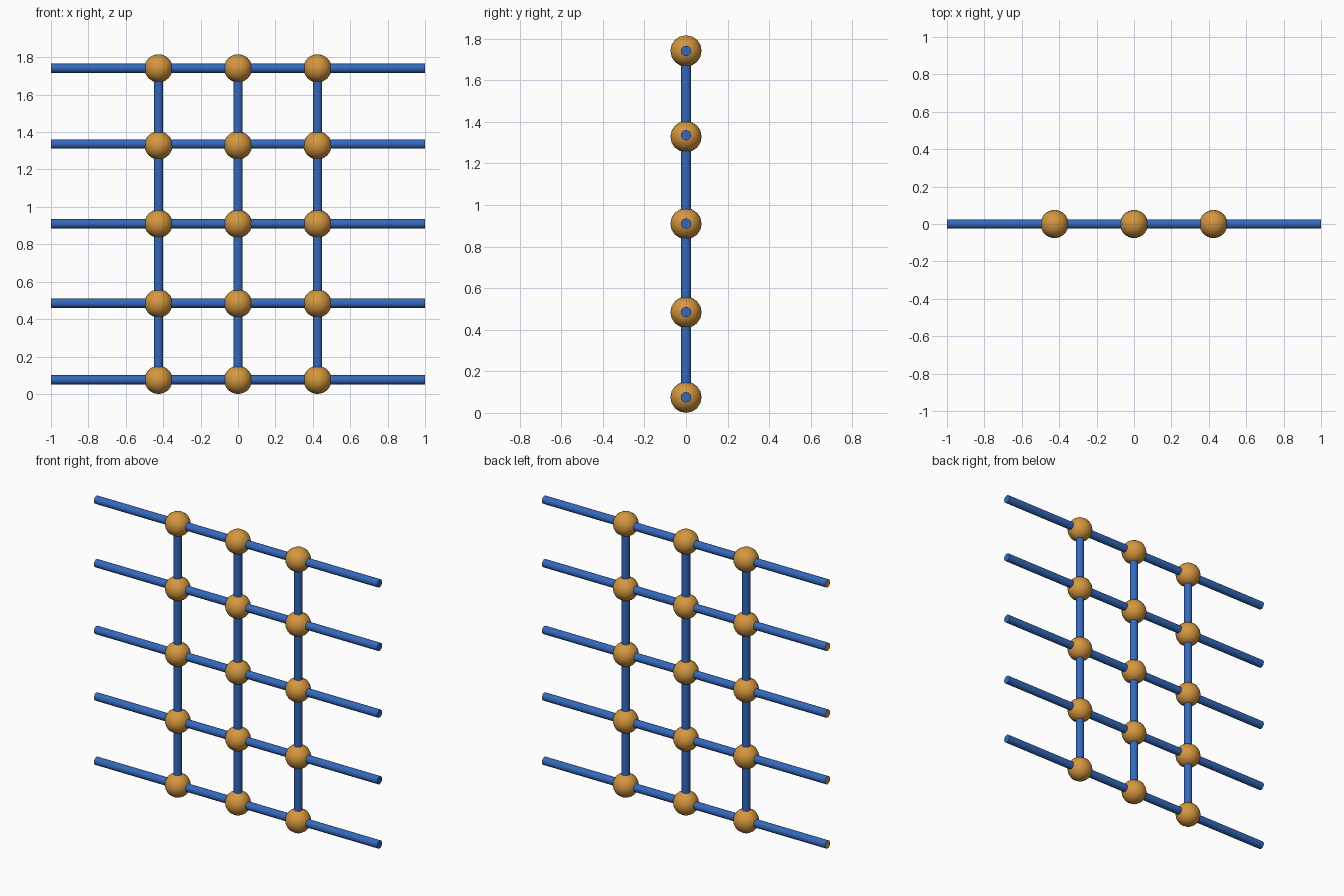
import bpy, math

if "Cube" in bpy.data.objects:
    bpy.data.objects.remove(bpy.data.objects["Cube"])

XS = (-0.425, 0.0, 0.425)
ROD_Z = (0.075, 0.485, 0.91, 1.336, 1.741)
BALL_Z = (0.075, 0.484, 0.91, 1.329, 1.741)


def material(name, color):
    m = bpy.data.materials.new(name)
    m.diffuse_color = (*color, 1)
    m.use_nodes = True
    m.node_tree.nodes["Principled BSDF"].inputs["Base Color"].default_value = m.diffuse_color
    return m


blue = material("blue", (0.035, 0.14, 0.50, ))
orange = material("orange", (0.66, 0.31, 0.05))


def finish(name, *mats):
    ob = bpy.context.object
    ob.name = name
    for m in mats:
        ob.data.materials.append(m)
    bpy.ops.object.shade_smooth_by_angle(angle=math.radians(40))
    return ob


# Horizontal rods, with the left end cap in the ball colour
for i, z in enumerate(ROD_Z):
    bpy.ops.mesh.primitive_cylinder_add(vertices=16, radius=0.025, depth=2,
                                        location=(0, 0, z), rotation=(0, math.pi / 2, 0))
    rod = finish(f"horizontal_rod_{i + 1}", blue, orange)
    for f in rod.data.polygons:
        f.material_index = 1 if f.normal.z < -0.9 else 0

# Vertical rods between the bottom and top balls
height = ROD_Z[-1] - ROD_Z[0]
for i, x in enumerate(XS):
    bpy.ops.mesh.primitive_cylinder_add(vertices=16, radius=0.025, depth=height,
                                        location=(x, 0, ROD_Z[0] + height / 2))
    finish(f"vertical_rod_{i + 1}", blue)

# Balls at every crossing
for r, z in enumerate(BALL_Z):
    for c, x in enumerate(XS):
        bpy.ops.mesh.primitive_uv_sphere_add(segments=16, ring_count=16, radius=0.075,
                                             location=(x, 0, z), rotation=(0, math.pi / 2, 0))
        finish(f"joint_ball_{r + 1}_{c + 1}", orange)
